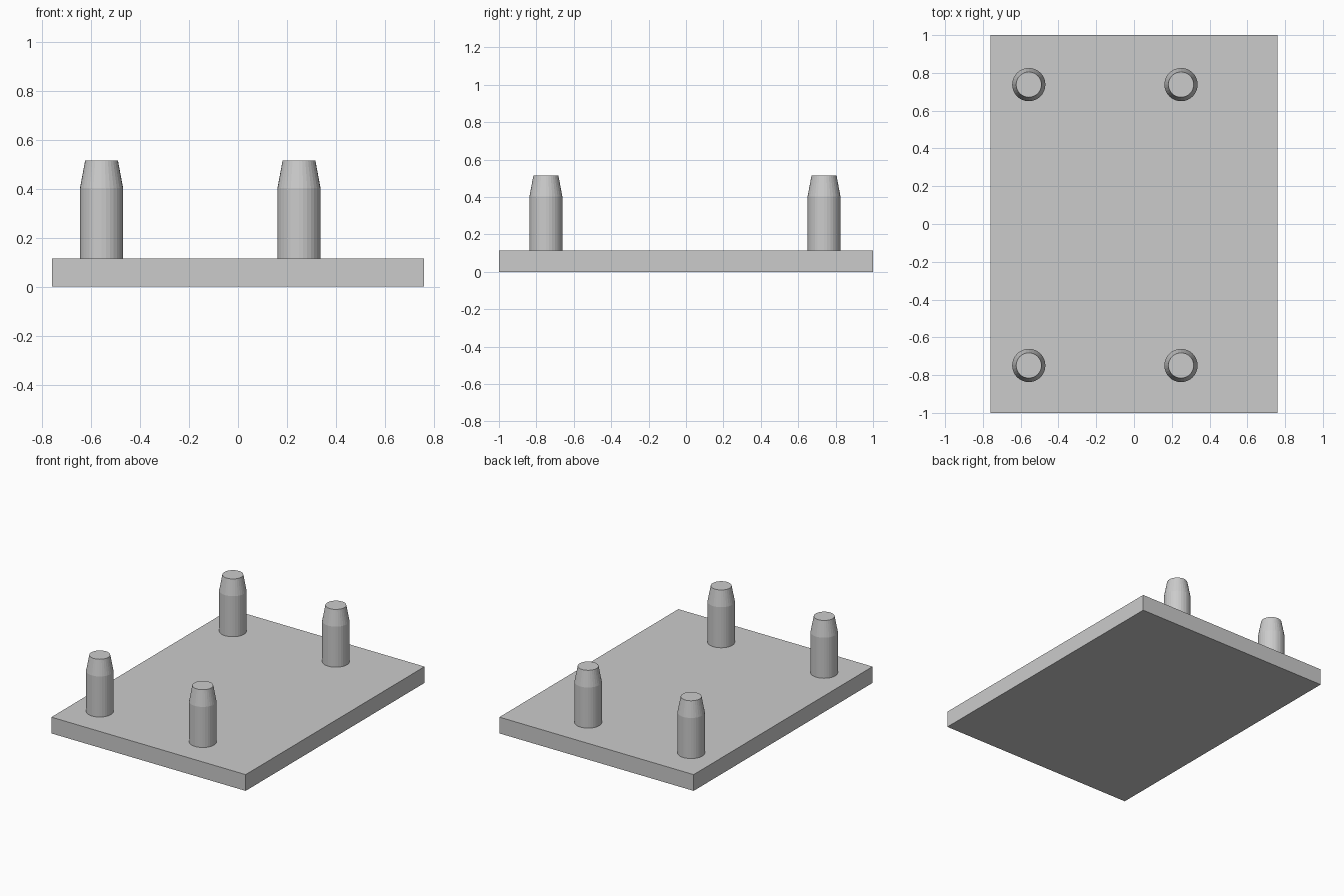
import bpy
import bmesh
import math

cube = bpy.data.objects.get("Cube")
if cube:
    bpy.data.objects.remove(cube, do_unlink=True)

# Single plain grey
grey = bpy.data.materials.new("plain_grey")
grey.use_nodes = True
colour = (0.6, 0.6, 0.6, 1)
grey.diffuse_color = colour
grey.node_tree.nodes["Principled BSDF"].inputs["Base Color"].default_value = colour

PLATE_TOP = 0.115


def add_object(name, bm):
    bmesh.ops.recalc_face_normals(bm, faces=bm.faces)
    mesh = bpy.data.meshes.new(name)
    bm.to_mesh(mesh)
    bm.free()
    mesh.materials.append(grey)
    obj = bpy.data.objects.new(name, mesh)
    bpy.context.collection.objects.link(obj)
    return obj


# Flat base plate
bm = bmesh.new()
bmesh.ops.create_cube(bm, size=1)
bmesh.ops.scale(bm, vec=(1.52, 2, PLATE_TOP), verts=bm.verts)
bmesh.ops.translate(bm, vec=(0, 0, PLATE_TOP / 2), verts=bm.verts)
add_object("base_plate", bm)


def add_peg(name, x, y, sides=32):
    """Straight shaft with a tapered tip, as stacked rings."""
    bm = bmesh.new()
    rings = []
    for radius, z in ((0.088, PLATE_TOP), (0.088, 0.402), (0.067, 0.514)):
        rings.append([bm.verts.new((radius * math.cos(math.tau * i / sides),
                                    radius * math.sin(math.tau * i / sides), z))
                      for i in range(sides)])
    for low, high in zip(rings, rings[1:]):
        for i in range(sides):
            j = (i + 1) % sides
            bm.faces.new((low[i], low[j], high[j], high[i]))
    bm.faces.new(rings[0])
    bm.faces.new(rings[-1])
    peg = add_object(name, bm)
    peg.location = (x, y, 0)
    bpy.ops.object.select_all(action="DESELECT")
    peg.select_set(True)
    bpy.context.view_layer.objects.active = peg
    bpy.ops.object.shade_smooth_by_angle(angle=math.radians(9))


# Four locating pegs, offset toward the right side
for side, x in (("right", -0.557), ("left", 0.249)):
    for end, y in (("front", -0.749), ("back", 0.738)):
        add_peg(f"{end}_{side}_peg", x, y)
